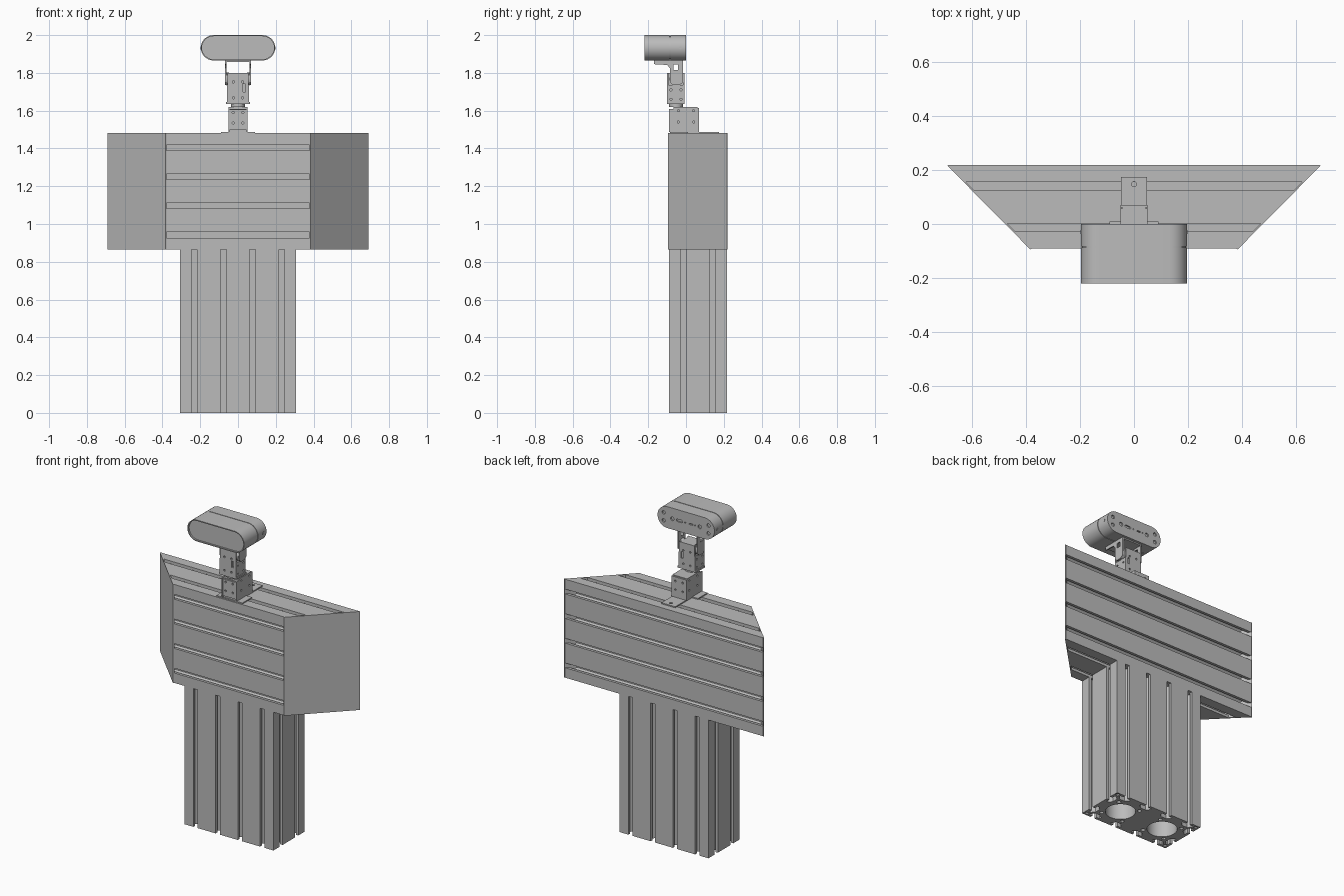
import bpy, bmesh, math
from mathutils import Vector

cube = bpy.data.objects.get("Cube")
if cube:
    bpy.data.objects.remove(cube, do_unlink=True)

grey = bpy.data.materials.new("aluminium_grey")
grey.use_nodes = True
grey.diffuse_color = (0.5, 0.5, 0.5, 1)
grey.node_tree.nodes["Principled BSDF"].inputs["Base Color"].default_value = (0.5, 0.5, 0.5, 1)


def prism(name, loops, place):
    """Extrude an outline with holes; place(u, v, w) puts each point, w is 0 or 1."""
    curve = bpy.data.curves.new(name, "CURVE")
    curve.dimensions = "2D"
    curve.fill_mode = "BOTH"
    curve.extrude = 0.5
    for loop in loops:
        spline = curve.splines.new("POLY")
        spline.points.add(len(loop) - 1)
        for point, (u, v) in zip(spline.points, loop):
            point.co = (u, v, 0, 1)
        spline.use_cyclic_u = True
    helper = bpy.data.objects.new(name + "_helper", curve)
    bpy.context.scene.collection.objects.link(helper)
    graph = bpy.context.evaluated_depsgraph_get()
    mesh = bpy.data.meshes.new_from_object(helper.evaluated_get(graph))
    bpy.data.objects.remove(helper, do_unlink=True)
    bm = bmesh.new()
    bm.from_mesh(mesh)
    for vert in bm.verts:
        u, v, w = vert.co
        vert.co = place(u, v, w + 0.5)
    bmesh.ops.remove_doubles(bm, verts=bm.verts, dist=1e-5)
    bmesh.ops.recalc_face_normals(bm, faces=bm.faces)
    bm.to_mesh(mesh)
    bm.free()
    mesh.shade_smooth()
    mesh.set_sharp_from_angle(angle=math.radians(30))
    mesh.materials.clear()
    mesh.materials.append(grey)
    obj = bpy.data.objects.new(name, mesh)
    bpy.context.scene.collection.objects.link(obj)
    return obj


def along_x(a, b):
    return lambda u, v, w: (a + (b - a) * w, u, v)


def along_y(a, b):
    return lambda u, v, w: (u, a + (b - a) * w, v)


def along_z(a, b):
    return lambda u, v, w: (u, v, a + (b - a) * w)


def rect(u0, u1, v0, v1):
    return [(u0, v0), (u1, v0), (u1, v1), (u0, v1)]


def circle(u, v, r, n=16):
    return [(u + r * math.cos(2 * math.pi * i / n), v + r * math.sin(2 * math.pi * i / n))
            for i in range(n)]


def stadium(u, v, half_width, r, n=16):
    pts = []
    for side in (1, -1):
        for i in range(n + 1):
            a = math.pi * i / n - side * math.pi / 2
            if side == -1:
                a = math.pi * i / n + math.pi / 2
            pts.append((u + side * (half_width - r) + r * math.cos(a), v + r * math.sin(a)))
    return pts


# Slotted extrusion section, four cells by two, centred on the origin
CELL = 0.154


def slotted_section():
    half_slot = [(0.015, 0), (0.015, 0.017), (0.038, 0.017), (0.038, 0.028), (0.018, 0.048)]
    slot = [(-a, d) for a, d in half_slot] + half_slot[::-1]
    corners = [Vector((x * CELL, y * CELL)) for x, y in ((-2, -1), (2, -1), (2, 1), (-2, 1))]
    outline = []
    for i, count in enumerate((4, 2, 4, 2)):
        start = corners[i]
        step = (corners[(i + 1) % 4] - start).normalized()
        inward = Vector((-step.y, step.x))
        outline.append(start[:])
        for k in range(count):
            for a, d in slot:
                outline.append((start + step * ((k + 0.5) * CELL + a) + inward * d)[:])
    loops = [outline]
    loops += [circle(s * CELL, 0, 0.086, 32) for s in (-1, 1)]
    for sx in (-1, 1):
        for sy in (-1, 1):
            loops.append(circle(sx * (2 * CELL - 0.019), sy * (CELL - 0.019), 0.011, 8))
            loops += [circle(sx * k * CELL, sy * CELL / 2, 0.012, 12) for k in (0.5, 1.5)]
    return loops


MID_Y, BOTTOM, TOP = 0.064, 0.865, 1.481
FRONT = MID_Y - CELL

# Upright column and the mitred cross beam
prism("column", slotted_section(), lambda u, v, w: (u, v + MID_Y, w * BOTTOM))


def beam_point(u, v, w):
    return ((2 * w - 1) * (0.378 + v + CELL), v + MID_Y, u + (BOTTOM + TOP) / 2)


prism("cross_beam", slotted_section(), beam_point)

# Sloping end covers
for side, label in ((1, "left"), (-1, "right")):
    cover = [(side * 0.378, FRONT), (side * 0.385, FRONT - 0.004),
             (side * 0.692, MID_Y + CELL - 0.002), (side * 0.688, MID_Y + CELL + 0.002)]
    prism(label + "_end_cover", [cover], along_z(BOTTOM, TOP))

# Mounting plate on the beam
plate = [(-0.09, -0.085), (0.09, -0.085), (0.09, 0.01), (0.048, 0.01),
         (0.048, 0.175), (-0.048, 0.175), (-0.048, 0.01), (-0.09, 0.01)]
prism("mounting_plate", [plate, circle(0, 0.148, 0.009)], along_z(TOP, TOP + 0.007))

# Lower motor in its bracket
prism("pan_motor", [rect(-0.043, 0.043, -0.08, 0.062)], along_z(1.488, 1.61))
lower_holes = [circle(y, z, 0.006, 10) for y in (-0.04, 0.04) for z in (1.54, 1.6)]
lower_side = [(-0.09, 1.488), (0.07, 1.488), (0.07, 1.605), (0.058, 1.62),
              (-0.065, 1.62), (-0.065, 1.61), (-0.09, 1.61)]
for s, label in ((1, "left"), (-1, "right")):
    prism("pan_bracket_" + label, [lower_side] + lower_holes, along_x(s * 0.043, s * 0.051))
face_holes = [circle(x, z, 0.006, 10) for x in (-0.025, 0.025) for z in (1.535, 1.59)]
prism("pan_bracket_back", [rect(-0.051, 0.051, 1.488, 1.615)] + face_holes, along_y(0.062, 0.07))
prism("pan_bracket_front", [rect(-0.043, 0.043, 1.50, 1.605)] + face_holes, along_y(-0.088, -0.08))
prism("pan_bracket_top", [rect(-0.043, 0.043, -0.065, 0.062)], along_z(1.61, 1.62))

# Turntable between the motors
prism("turntable", [circle(0, -0.053, 0.036, 32)], along_z(1.62, 1.634))
prism("tilt_base", [rect(-0.063, 0.063, -0.1, -0.008)], along_z(1.634, 1.645))

# Upper motor with screw plates
prism("tilt_motor", [rect(-0.047, 0.047, -0.092, -0.015)], along_z(1.645, 1.8))
upper_holes = [circle(x, z, 0.006, 10) for x in (-0.024, 0.024) for z in (1.668, 1.752)]
upper_holes.append(rect(0.026, 0.04, 1.70, 1.74))
for y, label in ((-0.1, "front"), (-0.015, "back")):
    prism("tilt_plate_" + label, [rect(-0.055, 0.055, 1.645, 1.8)] + upper_holes,
          along_y(y, y + 0.008))
side_holes = [circle(y, z, 0.006, 10) for y in (-0.08, -0.027) for z in (1.66, 1.71)]
for s, label in ((1, "left"), (-1, "right")):
    prism("tilt_plate_" + label, [rect(-0.1, -0.007, 1.645, 1.735)] + side_holes,
          along_x(s * 0.047, s * 0.057))
    rim = [circle(-0.053 + 0.022 * math.cos(a), 1.767 + 0.022 * math.sin(a), 0.004, 8)
           for a in [math.pi * k / 4 for k in range(8)]]
    prism("tilt_horn_" + label, [circle(-0.053, 1.767, 0.034, 32)] + rim,
          along_x(s * 0.047, s * 0.062))
    # Arms of the head yoke, with a square window
    arm = [(-0.085, 1.75), (-0.07, 1.735), (-0.036, 1.735), (-0.016, 1.75), (-0.016, 1.866),
           (-0.17, 1.866), (-0.17, 1.846), (-0.1, 1.842), (-0.085, 1.825)]
    window = rect(-0.066, -0.042, 1.815, 1.845)
    prism("yoke_arm_" + label, [arm, window], along_x(s * 0.062, s * 0.07))
prism("yoke_top", [rect(-0.07, 0.07, -0.17, -0.016)], along_z(1.858, 1.867))

# Head: rounded shell in two halves, recessed face, drilled back
HZ, HW, HR = 1.933, 0.197, 0.067
shell = stadium(0, HZ, HW, HR)
prism("head_front_rim", [shell, stadium(0, HZ, HW - 0.006, HR - 0.006)], along_y(-0.22, -0.21))
prism("head_front_shell", [shell], along_y(-0.21, -0.087))
prism("head_seam", [stadium(0, HZ, HW - 0.004, HR - 0.004)], along_y(-0.087, -0.083))
prism("head_rear_shell", [shell], along_y(-0.083, -0.008))
back_holes = [circle(s * 0.155, HZ + dz, 0.011) for s in (-1, 1) for dz in (-0.025, 0.025)]
back_holes += [circle(s * 0.095, HZ, 0.012) for s in (-1, 1)]
back_holes += [stadium(0.045, HZ, 0.022, 0.008), stadium(-0.035, HZ, 0.014, 0.004),
               circle(-0.062, HZ, 0.004), circle(0.005, HZ, 0.004)]
prism("head_back_plate", [shell] + back_holes, along_y(-0.008, 0))
for s, label in ((1, "left"), (-1, "right")):
    prism("head_side_screw_" + label, [circle(-0.03, HZ, 0.008, 12)],
          along_x(s * 0.19, s * 0.199))
